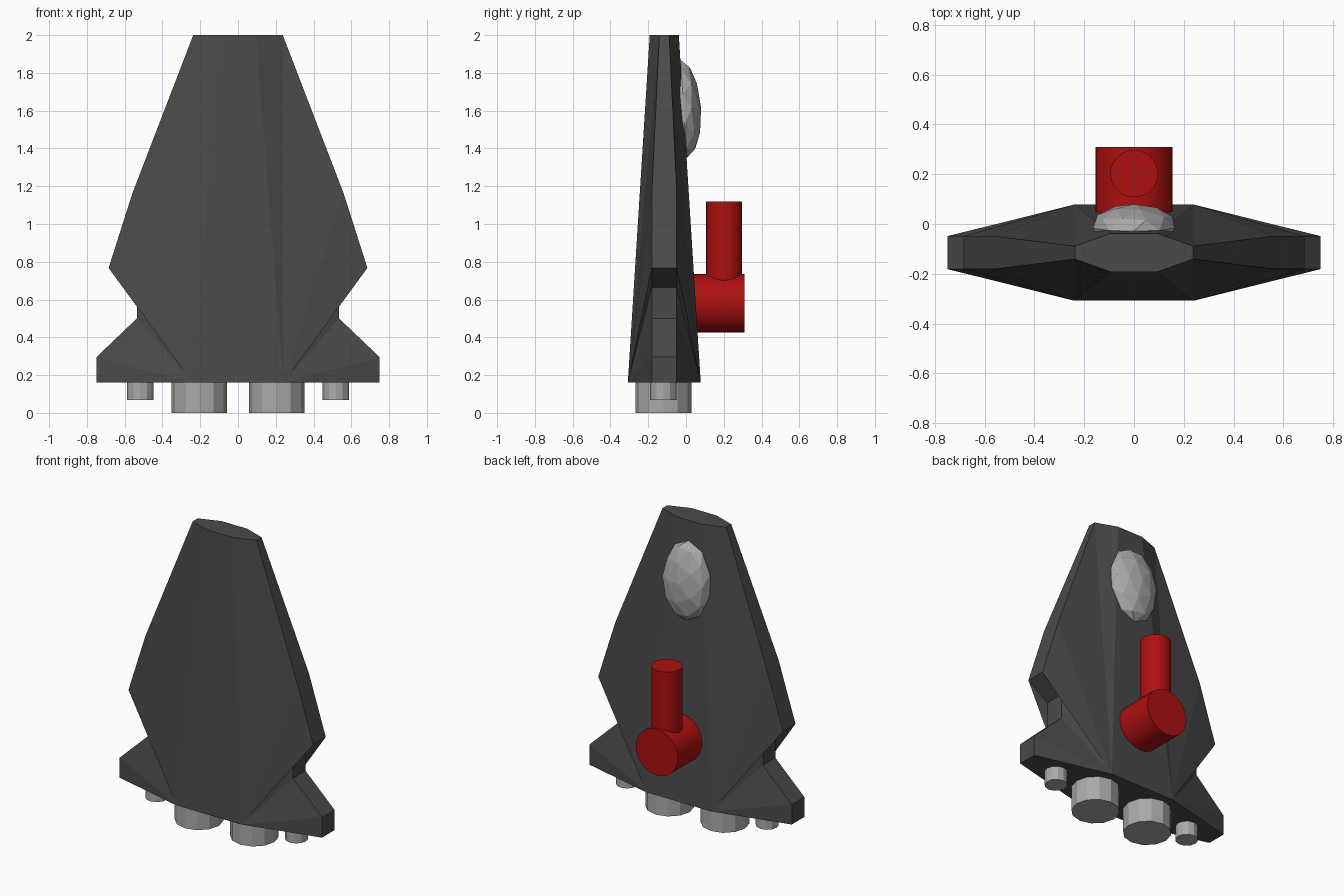
import bpy, bmesh, math
from mathutils import Matrix, Vector

if "Cube" in bpy.data.objects:
    bpy.data.objects.remove(bpy.data.objects["Cube"])

def material(name, rgb):
    m = bpy.data.materials.new(name)
    m.diffuse_color = (*rgb, 1)
    m.use_nodes = True
    m.node_tree.nodes["Principled BSDF"].inputs["Base Color"].default_value = m.diffuse_color
    return m

DARK = material("dark_grey", (0.068, 0.068, 0.068))
METAL = material("light_grey", (0.40, 0.40, 0.40))
RED = material("red", (0.42, 0.005, 0.005))

def add_object(name, bm, mat):
    bmesh.ops.recalc_face_normals(bm, faces=bm.faces)
    me = bpy.data.meshes.new(name)
    bm.to_mesh(me)
    bm.free()
    me.materials.append(mat)
    ob = bpy.data.objects.new(name, me)
    bpy.context.collection.objects.link(ob)
    return ob

def cylinder(name, start, end, radius, sides, mat):
    start, end = Vector(start), Vector(end)
    axis = end - start
    bm = bmesh.new()
    rot = Vector((0, 0, 1)).rotation_difference(axis).to_matrix().to_4x4()
    bmesh.ops.create_cone(bm, cap_ends=True, segments=sides, radius1=radius,
                          radius2=radius, depth=axis.length,
                          matrix=Matrix.Translation((start + end) / 2) @ rot)
    return add_object(name, bm, mat)

# Hull: stepped side outline (x, z, half thickness) fanned to a raised centre panel
MID = -0.115
OUTLINE = [(0.75, 0.16, 0.066), (0.75, 0.295, 0.066), (0.535, 0.50, 0.066),
           (0.535, 0.665, 0.066), (0.685, 0.767, 0.066), (0.56, 1.16, 0.066),
           (0.237, 2.0, 0.026)]
RIDGE = [(0.24, 0.16, 0.193), (0.095, 2.0, 0.077)]
bm = bmesh.new()
edge, ridge = {}, {}
for sx in (-1, 1):
    for sy in (-1, 1):
        make = lambda pts: [bm.verts.new((sx * x, MID + sy * t, z)) for x, z, t in pts]
        e, r = edge[sx, sy], ridge[sx, sy] = make(OUTLINE), make(RIDGE)
        for a, b in zip(e, e[1:]):
            bm.faces.new((r[0], a, b))
        bm.faces.new((r[0], e[-1], r[1]))
    # narrow side strip
    f, k = edge[sx, -1], edge[sx, 1]
    for i in range(len(f) - 1):
        bm.faces.new((f[i], f[i + 1], k[i + 1], k[i]))
for sy in (-1, 1):  # front and back panels
    a, b = ridge[-1, sy], ridge[1, sy]
    bm.faces.new((a[0], b[0], b[1], a[1]))
for i, j in ((0, 0), (-1, 1)):  # bottom and top caps
    bm.faces.new([d[k][n] for d, k, n in (
        (edge, (1, 1), i), (ridge, (1, 1), j), (ridge, (-1, 1), j), (edge, (-1, 1), i),
        (edge, (-1, -1), i), (ridge, (-1, -1), j), (ridge, (1, -1), j), (edge, (1, -1), i))])
add_object("hull", bm, DARK)

# Engine nozzles
for side, sx in (("left", -1), ("right", 1)):
    cylinder(side + "_main_engine", (sx * 0.205, -0.12, 0), (sx * 0.205, -0.12, 0.17),
             0.148, 12, METAL)
    cylinder(side + "_small_engine", (sx * 0.518, -0.12, 0.068), (sx * 0.518, -0.12, 0.17),
             0.07, 12, METAL)

# Turret on the back
base = cylinder("turret_base", (0, 0.0, 0.58), (0, 0.31, 0.58), 0.155, 32, RED)
barrel = cylinder("turret_barrel", (0, 0.202, 0.58), (0, 0.202, 1.12), 0.095, 32, RED)
for ob in (base, barrel):
    bpy.ops.object.select_all(action='DESELECT')
    ob.select_set(True)
    bpy.context.view_layer.objects.active = ob
    bpy.ops.object.shade_smooth_by_angle(angle=math.radians(30))

# Faceted canopy, leaning with the hull
bm = bmesh.new()
bmesh.ops.create_icosphere(bm, subdivisions=2, radius=1,
                           matrix=Matrix.Rotation(-math.pi / 2, 4, 'X'))
bmesh.ops.transform(bm, verts=bm.verts, matrix=(
    Matrix.Translation((0, -0.012, 1.61)) @ Matrix.Rotation(0.065, 4, 'X')
    @ Matrix.Diagonal((0.173, 0.092, 0.26, 1))))
add_object("canopy", bm, METAL)
